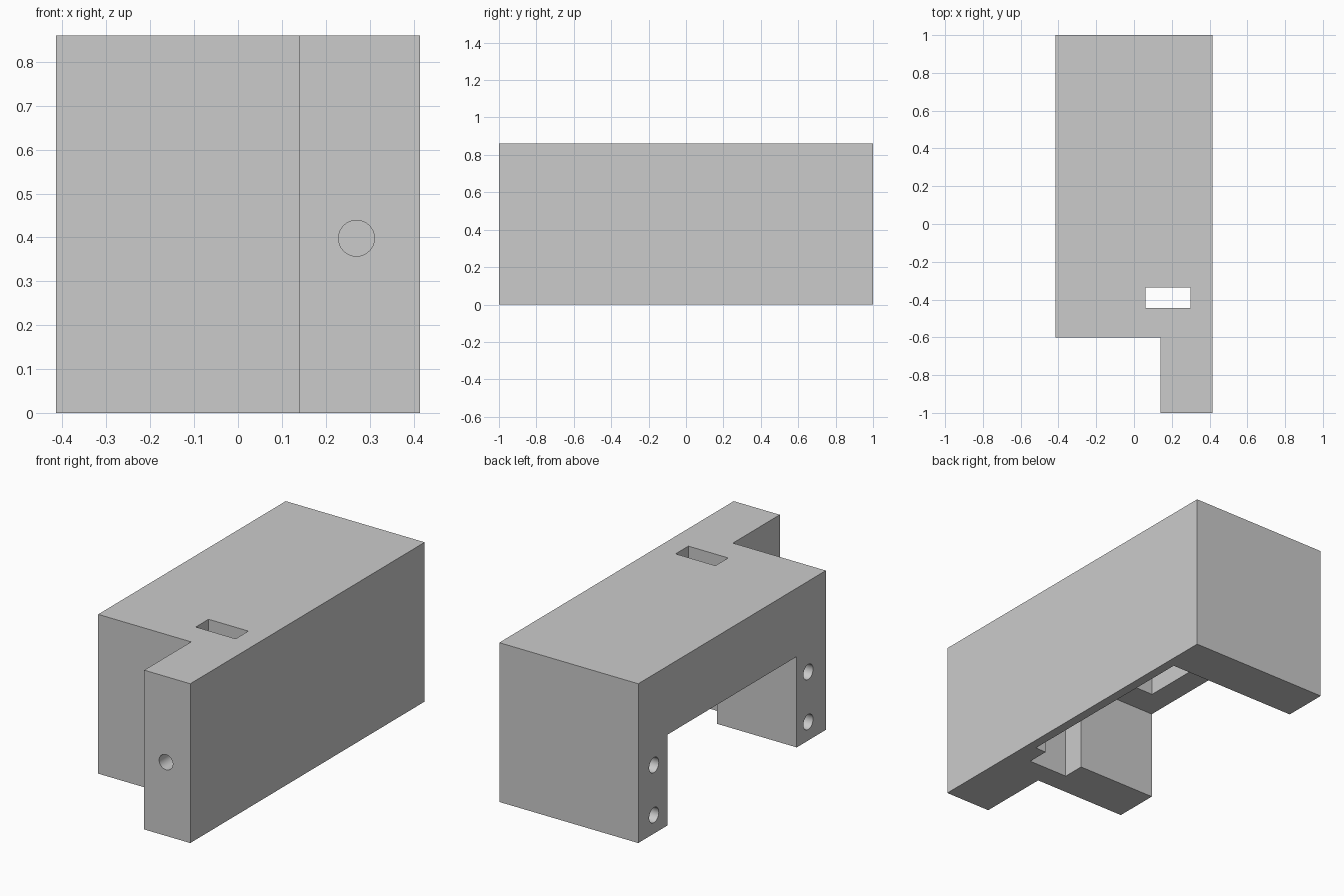
import bpy
import bmesh
import math

cube = bpy.data.objects.get("Cube")
if cube:
    bpy.data.objects.remove(cube, do_unlink=True)

W, H = 0.415, 0.86            # half width and height of the housing
OPEN_TOP = 0.49               # ceiling of the side opening

grey = bpy.data.materials.new("plain_grey")
grey.use_nodes = True
grey.diffuse_color = (0.6, 0.6, 0.6, 1)
grey.node_tree.nodes["Principled BSDF"].inputs["Base Color"].default_value = (0.6, 0.6, 0.6, 1)


def link(name, bm):
    bmesh.ops.recalc_face_normals(bm, faces=bm.faces)
    mesh = bpy.data.meshes.new(name)
    bm.to_mesh(mesh)
    bm.free()
    mesh.materials.append(grey)
    obj = bpy.data.objects.new(name, mesh)
    bpy.context.scene.collection.objects.link(obj)
    return obj


def prism(name, outline, z0, z1):
    bm = bmesh.new()
    face = bm.faces.new([bm.verts.new((x, y, z0)) for x, y in outline])
    top = bmesh.ops.extrude_face_region(bm, geom=[face])["geom"]
    bmesh.ops.translate(bm, vec=(0, 0, z1 - z0),
                        verts=[v for v in top if isinstance(v, bmesh.types.BMVert)])
    return link(name, bm)


def box(name, x0, x1, y0, y1, z0, z1):
    return prism(name, [(x0, y0), (x1, y0), (x1, y1), (x0, y1)], z0, z1)


def drill(name, location, rotation, length):
    bm = bmesh.new()
    bmesh.ops.create_cone(bm, cap_ends=True, segments=32, radius1=0.041,
                          radius2=0.041, depth=length)
    obj = link(name, bm)
    obj.location, obj.rotation_euler = location, rotation
    return obj


# Solid housing with the narrow arm reaching forward
housing = prism("housing", [(-W, -0.6), (0.14, -0.6), (0.14, -1), (W, -1), (W, 1), (-W, 1)], 0, H)

cutters = [
    # Bay open below and to the right side, with a recess in its ceiling
    box("bay_cutter", -0.6, 0.364, -0.352, 0.752, -0.2, OPEN_TOP),
    box("recess_cutter", -0.285, 0.235, -0.195, 0.595, 0.3, 0.81),
    # Cable channel in the front wall and slot through the top
    box("channel_cutter", 0.06, 0.298, -0.475, -0.345, -0.2, OPEN_TOP),
    box("slot_cutter", 0.06, 0.298, -0.446, -0.337, 0.3, 1.0),
    # Hole in the end of the arm
    drill("arm_hole_cutter", (0.27, -1, 0.398), (math.pi / 2, 0, 0), 0.8),
]

# Screw holes in the two side posts
for y in (-0.45, 0.866):
    for z in (0.1, 0.37):
        cutters.append(drill("screw_hole_cutter", (-W, y, z), (0, math.pi / 2, 0), 0.7))

bpy.context.view_layer.objects.active = housing
housing.select_set(True)
for cutter in cutters:
    mod = housing.modifiers.new(cutter.name, "BOOLEAN")
    mod.operation = "DIFFERENCE"
    mod.solver = "EXACT"
    mod.object = cutter
    cutter.hide_render = True
    bpy.ops.object.modifier_apply(modifier=mod.name)
for cutter in cutters:
    bpy.data.objects.remove(cutter, do_unlink=True)

bpy.ops.object.shade_smooth_by_angle(angle=math.radians(30))
